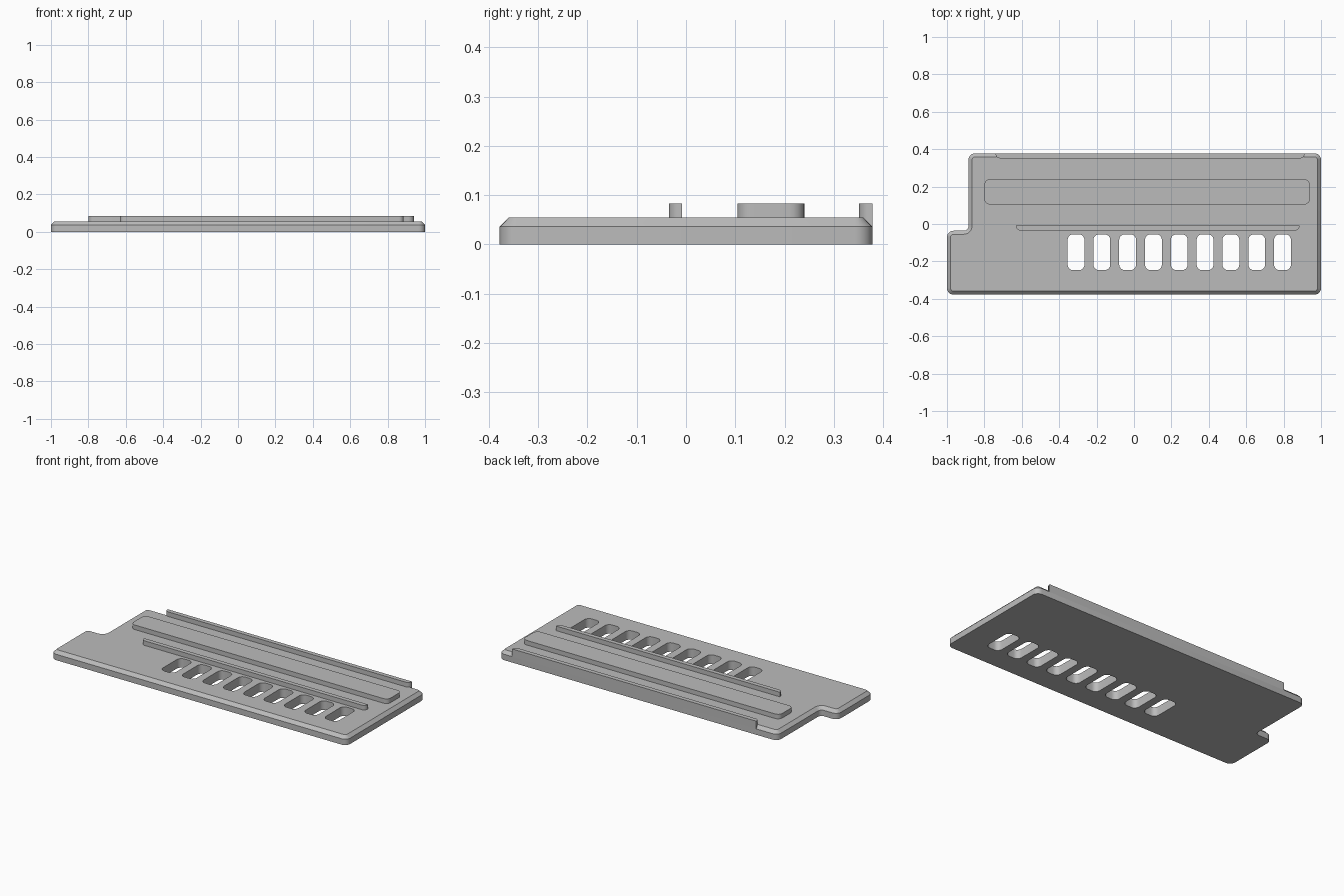
import bpy
import bmesh
from math import radians
from mathutils import Vector

cube = bpy.data.objects.get("Cube")
if cube:
    bpy.data.objects.remove(cube)

GREY = (0.5, 0.5, 0.5, 1)
grey = bpy.data.materials.new("matte grey")
grey.use_nodes = True
grey.diffuse_color = GREY
grey.node_tree.nodes["Principled BSDF"].inputs["Base Color"].default_value = GREY

TOP, STEP, RAISED = 0.055, 0.036, 0.083
CHAMFER = TOP - STEP


def outline(corners, inset=0.0, steps=6):
    """Counter-clockwise (x, y, radius) corners to a rounded, inset loop."""
    points = []
    for i, (x, y, radius) in enumerate(corners):
        here = Vector((x, y))
        before = (here - Vector(corners[i - 1][:2])).normalized()
        after = (Vector(corners[(i + 1) % len(corners)][:2]) - here).normalized()
        turn = 1 if before.cross(after) > 0 else -1
        # Both neighbouring edges move inwards along their left normals
        here += inset * Vector((-before.y - after.y, before.x + after.x))
        if radius == 0:
            points.append(here)
            continue
        r = radius - turn * inset
        centre = here + r * (after - before)
        for k in range(steps + 1):
            a = radians(90 * k / steps)
            from math import sin, cos
            points.append(centre - r * after * cos(a) + r * before * sin(a))
    return points


def rectangle(x0, x1, y0, y1, front_r, back_r):
    return [(x0, y0, front_r), (x1, y0, front_r), (x1, y1, back_r), (x0, y1, back_r)]


def loft(name, layers):
    """Solid through stacked (loop, height) layers, capped at both ends."""
    bm = bmesh.new()
    rings = [[bm.verts.new((p.x, p.y, z)) for p in loop] for loop, z in layers]
    for low, high in zip(rings, rings[1:]):
        for i in range(len(low)):
            bm.faces.new((low[i - 1], low[i], high[i], high[i - 1]))
    bm.faces.new(rings[0][::-1])
    bm.faces.new(rings[-1])
    bmesh.ops.recalc_face_normals(bm, faces=bm.faces)
    mesh = bpy.data.meshes.new(name)
    bm.to_mesh(mesh)
    bm.free()
    mesh.materials.append(grey)
    obj = bpy.data.objects.new(name, mesh)
    bpy.context.collection.objects.link(obj)
    return obj


def activate(obj):
    bpy.ops.object.select_all(action="DESELECT")
    obj.select_set(True)
    bpy.context.view_layer.objects.active = obj


# Base plate: notched at the back right, chamfered around the top
plate_corners = [(-1, -0.378, 0.035), (1, -0.378, 0.035), (1, 0.378, 0.035),
                 (-0.885, 0.378, 0.035), (-0.885, -0.036, 0.025), (-1, -0.036, 0.035)]
edge = outline(plate_corners)
plate = loft("base_plate", [(edge, 0), (edge, STEP), (outline(plate_corners, CHAMFER), TOP)])

# Row of nine rounded slots cut through the plate
for i in range(9):
    x = -0.31 + 0.138 * i
    slot = outline(rectangle(x - 0.045, x + 0.045, -0.247, -0.055, 0.03, 0.03))
    cutter = loft("slot_cutter", [(slot, -0.1), (slot, 0.2)])
    cutter.hide_render = True
    cut = plate.modifiers.new("slot", "BOOLEAN")
    cut.operation = "DIFFERENCE"
    cut.solver = "EXACT"
    cut.object = cutter
    activate(plate)
    bpy.ops.object.modifier_apply(modifier=cut.name)
    bpy.data.objects.remove(cutter)

# Raised bar, thin rail and back lip standing on the plate
bar = outline(rectangle(-0.8, 0.94, 0.104, 0.24, 0.03, 0.03))
rail = outline(rectangle(-0.63, 0.885, -0.035, -0.008, 0.024, 0))
lip = outline(rectangle(-0.74, 0.912, 0.351, 0.378, 0.024, 0))
parts = [plate,
         loft("raised_bar", [(bar, TOP - 0.002), (bar, RAISED)]),
         loft("thin_rail", [(rail, TOP - 0.002), (rail, RAISED)]),
         loft("back_lip", [(lip, STEP - 0.002), (lip, RAISED)])]

for part in parts:
    activate(part)
    bpy.ops.object.shade_smooth_by_angle(angle=radians(30))
